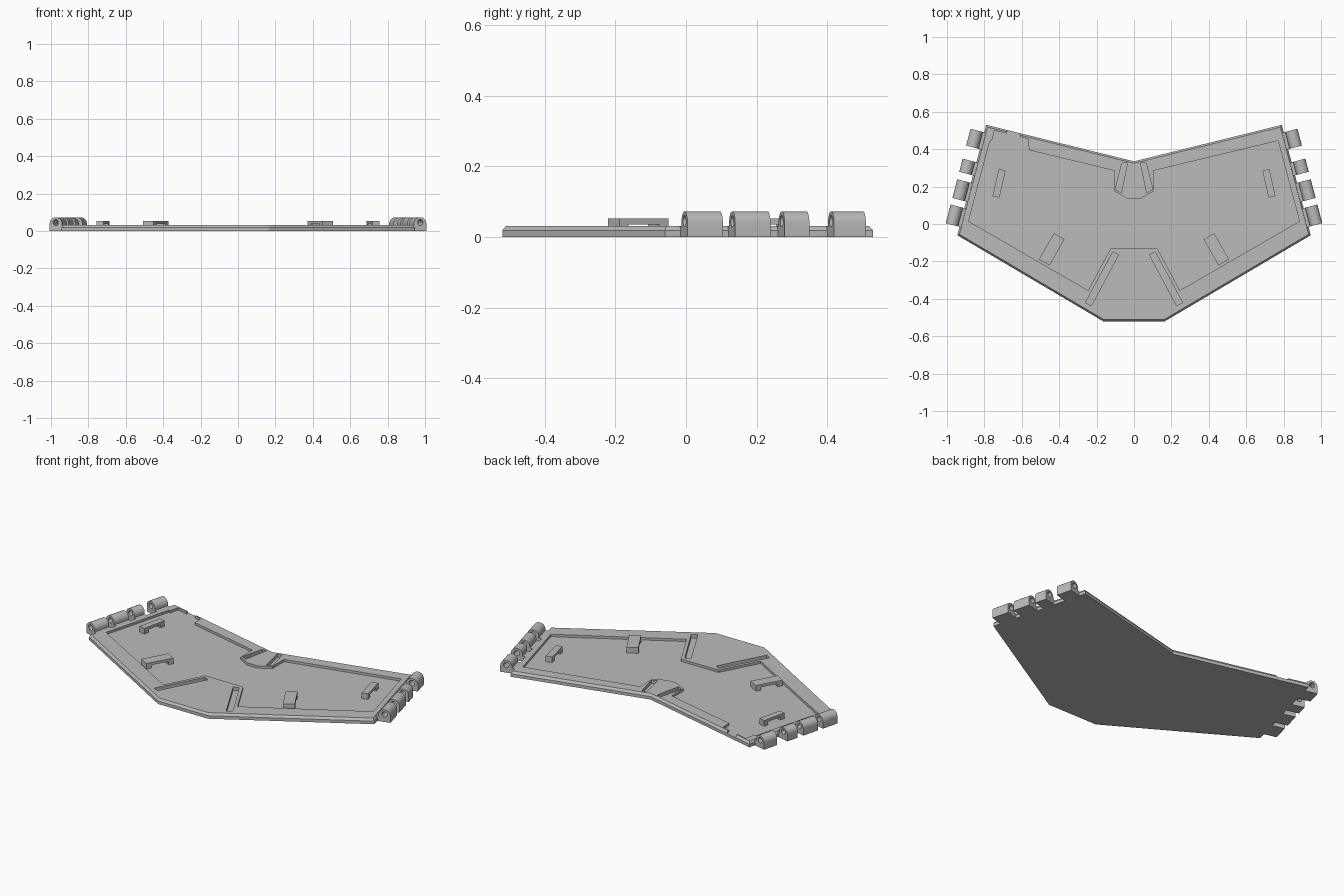
import bpy, bmesh, math
from mathutils import Vector, Matrix
from mathutils.geometry import intersect_line_line_2d

if "Cube" in bpy.data.objects:
    bpy.data.objects.remove(bpy.data.objects["Cube"])

grey = bpy.data.materials.new("plain grey")
grey.use_nodes = True
GREY = (0.5, 0.5, 0.5, 1)
grey.diffuse_color = GREY
grey.node_tree.nodes["Principled BSDF"].inputs["Base Color"].default_value = GREY

TOP, RIM, FLOOR = 0.032, 0.018, 0.018


def prism(name, pts, z0, z1, top=None):
    """Closed prism over a polygon, optionally tapering to a second polygon."""
    bm = bmesh.new()
    lo = [bm.verts.new((p[0], p[1], z0)) for p in pts]
    hi = [bm.verts.new((p[0], p[1], z1)) for p in (top or pts)]
    bm.faces.new(lo)
    bm.faces.new(hi)
    for i in range(len(pts)):
        j = (i + 1) % len(pts)
        bm.faces.new((lo[i], lo[j], hi[j], hi[i]))
    bmesh.ops.recalc_face_normals(bm, faces=bm.faces)
    mesh = bpy.data.meshes.new(name)
    bm.to_mesh(mesh)
    bm.free()
    mesh.materials.append(grey)
    ob = bpy.data.objects.new(name, mesh)
    bpy.context.collection.objects.link(ob)
    return ob


def boolean(target, tool, op="DIFFERENCE"):
    """Apply a boolean and discard the tool."""
    mod = target.modifiers.new("cut", "BOOLEAN")
    mod.operation, mod.solver, mod.object = op, "EXACT", tool
    bpy.context.view_layer.objects.active = target
    bpy.ops.object.modifier_apply(modifier=mod.name)
    bpy.data.objects.remove(tool)


def flip(pts):
    return [(-x, y) for x, y in pts]


def inset(pts, d):
    """Offset a clockwise polygon inwards, joining the moved edges at corners."""
    lines = []
    for i, p in enumerate(pts):
        a, b = Vector(p), Vector(pts[(i + 1) % len(pts)])
        t = (b - a).normalized()
        n = Vector((t.y, -t.x)) * d
        lines.append((a + n - t, b + n + t))
    return [intersect_line_line_2d(*lines[i - 1], *lines[i]) for i in range(len(lines))]


# Plate: V-shaped slab with a chamfered upper rim
half = [(0.79, 0.53), (0.945, -0.06), (0.165, -0.52)]
outline = [(0, 0.335)] + half + flip(half[::-1])
plate = prism("plate", outline, 0, RIM)
upper = prism("rim_chamfer", outline, RIM, TOP, inset(outline, 0.01))
boolean(plate, upper, "UNION")

# Shallow recess, with an extra corner pocket and cable notch on the right
side = [(0.035, 0.135), (0.105, 0.175), (0.105, 0.285), (0.77, 0.445),
        (0.885, 0.015), (0.245, -0.355), (0.125, -0.13)]
recess = side + flip(side[::-1])
pocket = [(-0.56, 0.36), (-0.565, 0.455), (-0.745, 0.5), (-0.765, 0.43)]
notch = [(-0.61, 0.44), (-0.61, 0.56), (-0.68, 0.58), (-0.68, 0.44)]
for pts in (recess, pocket, notch):
    boolean(plate, prism("recess_cutter", pts, FLOOR, 0.1))

# Narrow slots beside the front tab and the back tab
front_slot = [(0.083, -0.165), (0.113, -0.15), (0.26, -0.42), (0.228, -0.437)]
back_slot = [(0.035, 0.325), (0.065, 0.325), (0.1, 0.185), (0.068, 0.168)]
for slot in (front_slot, back_slot):
    for pts in (slot, flip(slot)):
        boolean(plate, prism("slot_cutter", pts, 0.012, 0.1))


def strap_loop(name, a, b, width, sx):
    """Low bridge from a to b: a bar standing on two end posts."""
    a, b = Vector((a[0] * sx, a[1])), Vector((b[0] * sx, b[1]))
    t = (b - a).normalized()
    n = Vector((-t.y, t.x)) * width / 2
    post = t * 0.03
    loop = prism(name, [a - n, a + n, b + n, b - n], FLOOR - 0.004, 0.052)
    a, b, n = a + post, b - post, n * 2
    boolean(loop, prism("gap_cutter", [a - n, a + n, b + n, b - n], FLOOR, 0.036))


# Hinge knuckle section: flat foot, straight sides, round top
BARREL_U, BARREL_Z, BARREL_R = 0.042, 0.039, 0.034
arc = [(BARREL_U + BARREL_R * math.cos(k * math.pi / 16),
        BARREL_Z + BARREL_R * math.sin(k * math.pi / 16)) for k in range(17)]
section = [(-0.012, 0), (BARREL_U + BARREL_R, 0)] + arc + [(0.008, 0.03), (-0.012, 0.03)]
bore = [(BARREL_U + 0.016 * math.cos(k * math.pi / 10),
         0.045 + 0.016 * math.sin(k * math.pi / 10)) for k in range(20)]


def knuckle(name, y_far, y_near, sx):
    start, end = Vector(half[0]), Vector(half[1])
    along = (end - start).normalized()
    out = Vector((-along.y, along.x))
    t0 = (y_far - start.y) / along.y
    length = (y_near - y_far) / along.y
    body = prism(name, section, 0, length)
    boolean(body, prism("bore_cutter", bore, -0.01, length + 0.01))
    p = start + along * t0
    # Section x runs outward, section y runs up, extrusion runs along the edge
    frame = Matrix(((out.x * sx, 0, along.x * sx, p.x * sx),
                    (out.y, 0, along.y, p.y),
                    (0, 1, 0, 0),
                    (0, 0, 0, 1)))
    body.data.transform(frame)
    if frame.determinant() < 0:
        body.data.flip_normals()
    bpy.ops.object.select_all(action="DESELECT")
    body.select_set(True)
    bpy.context.view_layer.objects.active = body
    bpy.ops.object.shade_smooth_by_angle(angle=math.radians(30))


# Paired fittings on both wings
spans = [(0.49, 0.4), (0.33, 0.26), (0.22, 0.12), (0.085, -0.015)]
for sx, word in ((1, "left"), (-1, "right")):
    strap_loop(word + "_outer_strap_loop", (0.705, 0.29), (0.738, 0.145), 0.038, sx)
    strap_loop(word + "_inner_strap_loop", (0.4, -0.065), (0.48, -0.205), 0.065, sx)
    for i, (far, near) in enumerate(spans):
        knuckle(f"{word}_hinge_knuckle_{i + 1}", far, near, sx)
